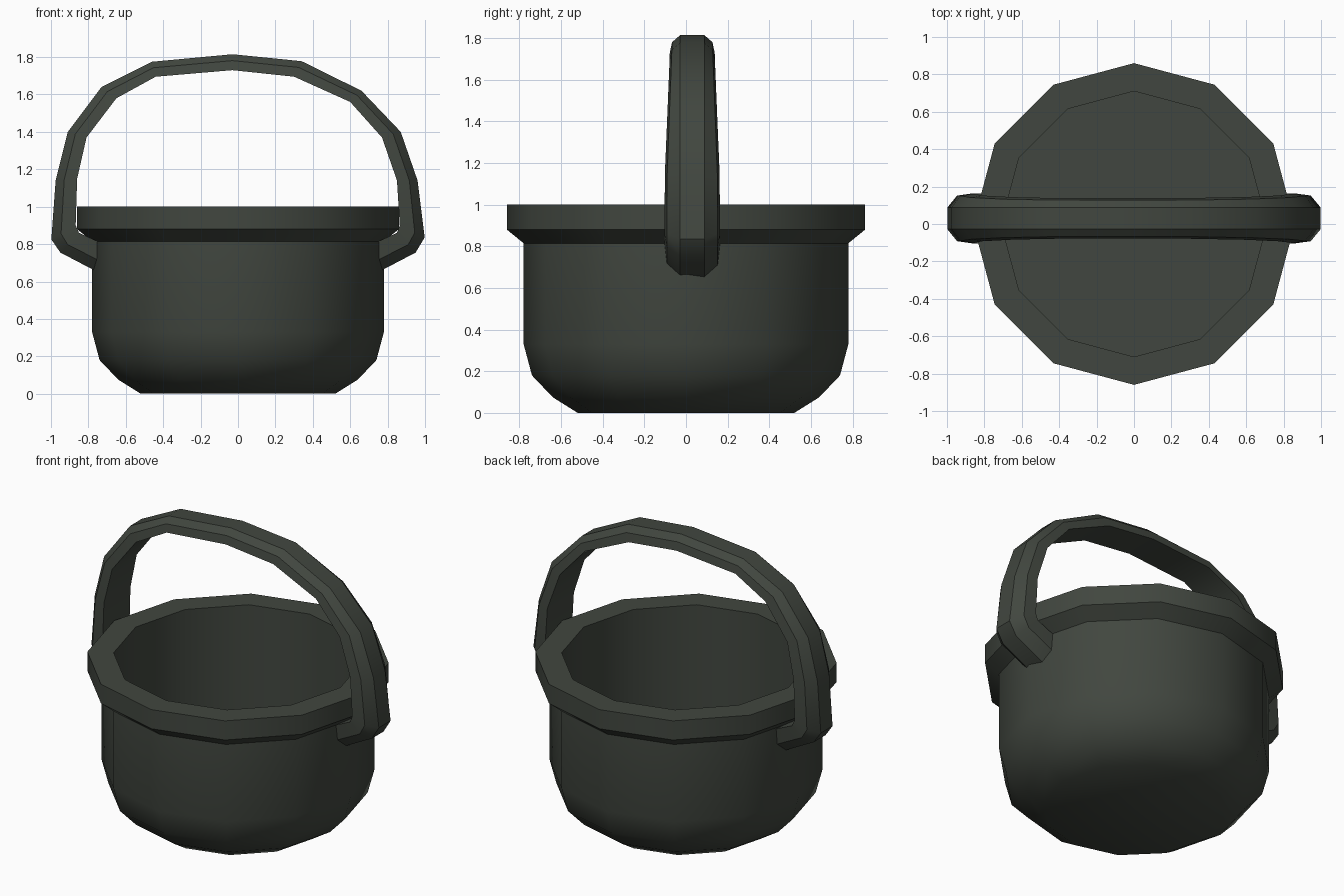
import bpy, bmesh, math

if "Cube" in bpy.data.objects:
    bpy.data.objects.remove(bpy.data.objects["Cube"])

iron = bpy.data.materials.new("dark green iron")
iron.diffuse_color = (0.053, 0.062, 0.050, 1)
iron.use_nodes = True
iron.node_tree.nodes["Principled BSDF"].inputs["Base Color"].default_value = iron.diffuse_color


def make_object(name, bm, angle):
    bmesh.ops.recalc_face_normals(bm, faces=bm.faces)
    mesh = bpy.data.meshes.new(name)
    bm.to_mesh(mesh)
    bm.free()
    mesh.materials.append(iron)
    ob = bpy.data.objects.new(name, mesh)
    bpy.context.collection.objects.link(ob)
    bpy.ops.object.select_all(action='DESELECT')
    ob.select_set(True)
    bpy.context.view_layer.objects.active = ob
    bpy.ops.object.shade_smooth_by_angle(angle=math.radians(angle))
    return ob


def loft(rings):
    """Bridge closed rings of points and cap both ends."""
    bm = bmesh.new()
    rows = [[bm.verts.new(p) for p in ring] for ring in rings]
    n = len(rows[0])
    for a, b in zip(rows, rows[1:]):
        for i in range(n):
            j = (i + 1) % n
            bm.faces.new((a[i], a[j], b[j], b[i]))
    bm.faces.new(rows[0])
    bm.faces.new(rows[-1])
    return bm


# Pot: twelve-sided bowl with flared rim and hollow inside (radius, height)
profile = [(0.52, 0), (0.64, 0.075), (0.74, 0.18), (0.78, 0.33), (0.78, 0.815),
           (0.86, 0.88), (0.86, 1.0), (0.71, 1.0), (0.71, 0.15)]
steps = [math.radians(30 * i) for i in range(12)]
make_object("pot", loft([[(r * math.cos(a), r * math.sin(a), z) for a in steps]
                         for r, z in profile]), 40)

# Handle: bevelled strap swept over the pot (outer x, z, inner x, z)
path = [(-0.74, 0.645, -0.74, 0.81), (-0.95, 0.755, -0.85, 0.86),
        (-0.998, 0.825, -0.868, 0.90), (-0.975, 1.14, -0.86, 1.15),
        (-0.91, 1.40, -0.81, 1.37), (-0.73, 1.64, -0.65, 1.58),
        (-0.46, 1.775, -0.44, 1.695), (-0.03, 1.815, -0.03, 1.73),
        (0.34, 1.778, 0.30, 1.695), (0.66, 1.62, 0.60, 1.56),
        (0.87, 1.40, 0.77, 1.37), (0.96, 1.14, 0.85, 1.14),
        (0.998, 0.835, 0.865, 0.90), (0.95, 0.755, 0.85, 0.86),
        (0.74, 0.645, 0.74, 0.81)]
rings = []
for ox, oz, ix, iz in path:
    wide = 0.025 * min(1, max(0, (1.8 - oz) / 0.7))  # strap widens downwards
    section = [(0, 0.058), (0.4, 0.097 + wide), (1, 0.108 + wide)]
    section += [(t, -w) for t, w in reversed(section)]
    rings.append([(ox + (ix - ox) * t, 0.03 + w, oz + (iz - oz) * t)
                  for t, w in section])
make_object("handle", loft(rings), 35)
